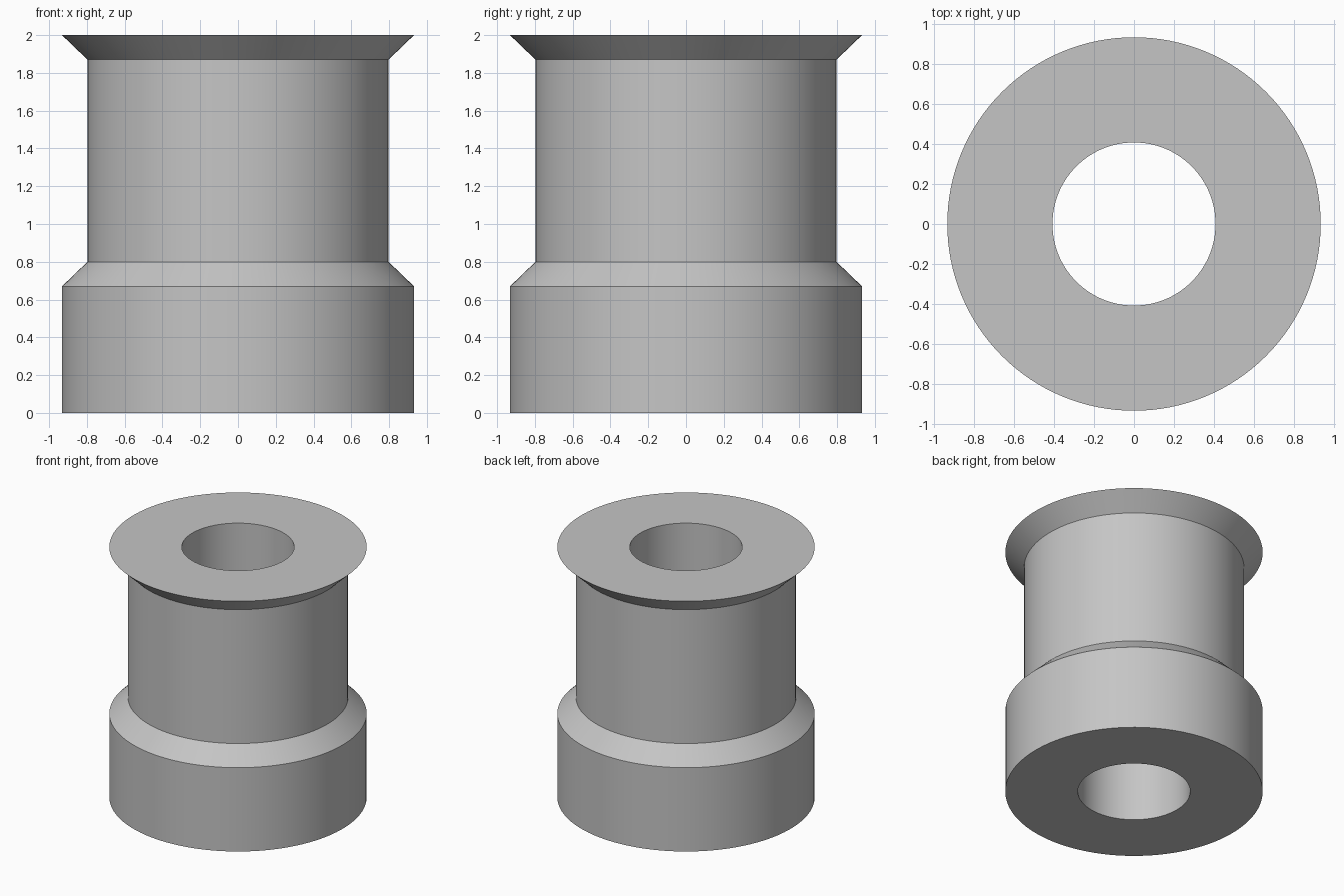
import bpy
import bmesh
from math import cos, sin, tau

cube = bpy.data.objects.get("Cube")
if cube:
    bpy.data.objects.remove(cube, do_unlink=True)

SEGMENTS = 128
BORE, NECK, FLANGE = 0.407, 0.797, 0.932

# Closed cross-section (radius, height), from the bore around the outside
profile = [
    (BORE, 0), (FLANGE, 0), (FLANGE, 0.67), (NECK, 0.80),
    (NECK, 1.87), (FLANGE, 2), (BORE, 2),
]

grey = bpy.data.materials.new("plain grey")
grey.use_nodes = True
colour = (0.56, 0.56, 0.56, 1)
grey.diffuse_color = colour
grey.node_tree.nodes["Principled BSDF"].inputs["Base Color"].default_value = colour


def lathe(name, section, material):
    """Revolve a closed section about the z axis."""
    bm = bmesh.new()
    rings = []
    for i in range(SEGMENTS):
        a = tau * i / SEGMENTS
        rings.append([bm.verts.new((r * cos(a), r * sin(a), z)) for r, z in section])
    for i, ring in enumerate(rings):
        after = rings[(i + 1) % SEGMENTS]
        for j in range(len(section)):
            k = (j + 1) % len(section)
            bm.faces.new((ring[j], after[j], after[k], ring[k]))
    bmesh.ops.recalc_face_normals(bm, faces=bm.faces)
    mesh = bpy.data.meshes.new(name)
    bm.to_mesh(mesh)
    bm.free()
    mesh.materials.append(material)
    obj = bpy.data.objects.new(name, mesh)
    bpy.context.collection.objects.link(obj)
    return obj


# Flanged bushing with a through bore
bushing = lathe("flanged_bushing", profile, grey)
bpy.ops.object.select_all(action="DESELECT")
bushing.select_set(True)
bpy.context.view_layer.objects.active = bushing
bpy.ops.object.shade_smooth_by_angle(angle=0.5)
